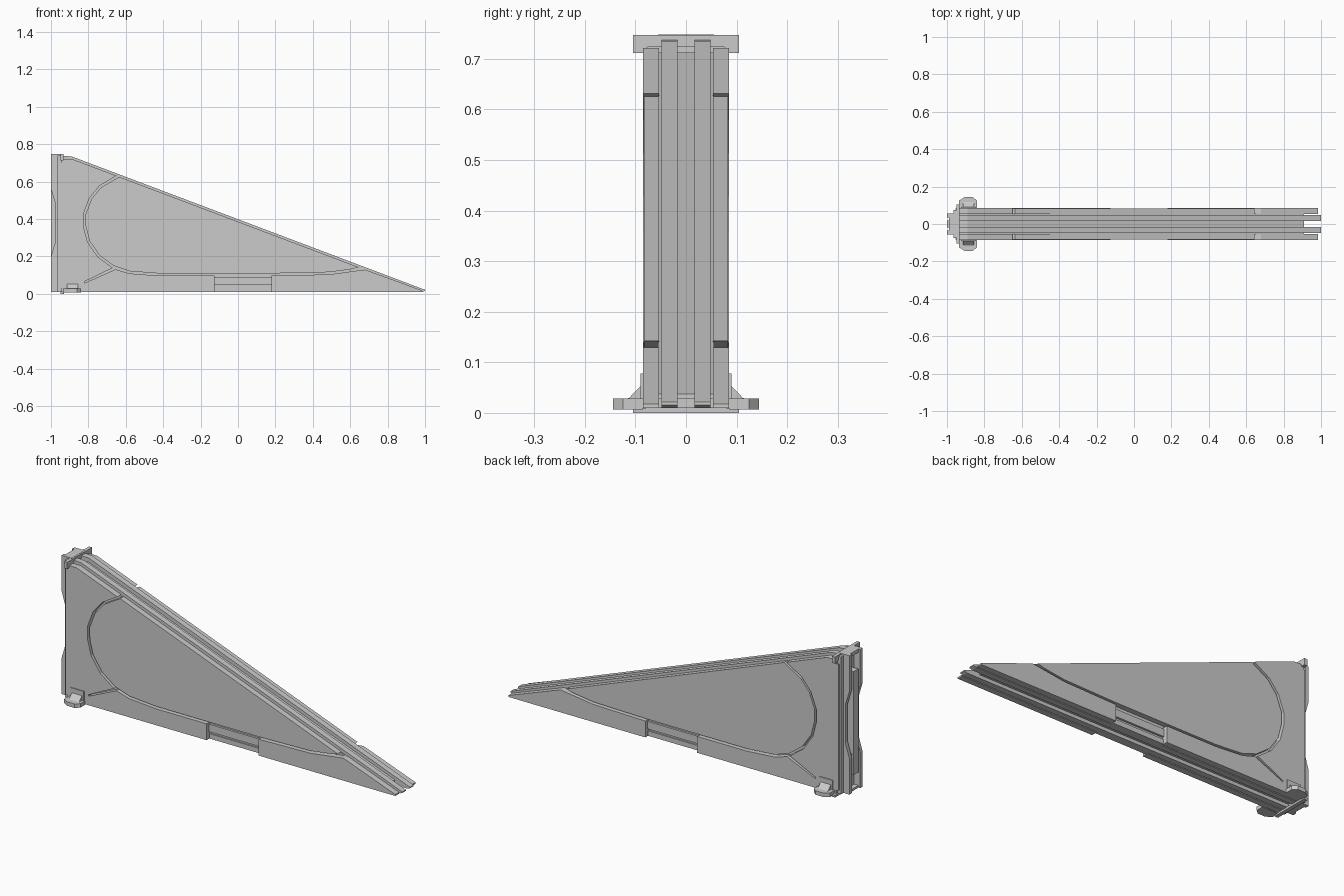
import bpy, bmesh
from mathutils import Vector

SLOPE = 0.3775


def top(x, drop=0.0):
    return 0.735 - SLOPE * (x + 0.89) - drop


def prism(name, pts, a, b, axis='Y'):
    """Extrude a 2D outline from a to b. Y: (x,z)  X: (y,z)  Z: (x,y)"""
    put = {'Y': lambda p, t: (p[0], t, p[1]),
           'X': lambda p, t: (t, p[0], p[1]),
           'Z': lambda p, t: (p[0], p[1], t)}[axis]
    bm = bmesh.new()
    lo = [bm.verts.new(put(p, a)) for p in pts]
    hi = [bm.verts.new(put(p, b)) for p in pts]
    bm.faces.new(lo)
    bm.faces.new(hi[::-1])
    n = len(pts)
    for i in range(n):
        j = (i + 1) % n
        bm.faces.new((lo[j], lo[i], hi[i], hi[j]))
    bmesh.ops.recalc_face_normals(bm, faces=bm.faces)
    me = bpy.data.meshes.new(name)
    bm.to_mesh(me)
    bm.free()
    ob = bpy.data.objects.new(name, me)
    bpy.context.collection.objects.link(ob)
    return ob


def both(name, pts, a, b, axis='Y'):
    """Same prism on both sides of the y = 0 plane"""
    for side, s in (('front', -1), ('back', 1)):
        if axis == 'Y':
            prism(f'{name}_{side}', pts, a * s, b * s)
        else:
            k = 0 if axis == 'X' else 1
            q = [tuple(v * s if i == k else v for i, v in enumerate(p)) for p in pts]
            prism(f'{name}_{side}', q, a, b, axis)


def box(name, x0, x1, y0, y1, z0, z1, mirror=False):
    pts = [(x0, z0), (x1, z0), (x1, z1), (x0, z1)]
    (both if mirror else prism)(name, pts, y0, y1)


def inset(pts, d):
    """Shift an open polyline to its left-hand side"""
    out = []
    for i, p in enumerate(pts):
        t = Vector(pts[min(i + 1, len(pts) - 1)]) - Vector(pts[max(i - 1, 0)])
        t.normalize()
        out.append((p[0] - t.y * d, p[1] + t.x * d))
    return out


# Groove curve around the side panel, upper end to lower right end
DROP = 0.013
curve = [(-0.65, top(-0.65, DROP)), (-0.74, 0.578), (-0.794, 0.513), (-0.826, 0.428),
         (-0.826, 0.36), (-0.805, 0.278), (-0.75, 0.198), (-0.67, 0.139),
         (-0.58, 0.109), (-0.42, 0.097), (0.17, 0.097), (0.49, 0.104),
         (0.607, 0.12), (0.68, top(0.68, DROP))]

# Side panels, separated from the frame by a narrow gap
panel = inset(curve, 0.012)
panel[0] = (-0.635, top(-0.635, DROP))
panel[-1] = (0.645, top(0.645, DROP))
both('side_panel', panel, 0.053, 0.083)

# Side frames either side of the bottom recess, with a diagonal slit
left_frame = ([(-0.945, 0.01), (-0.125, 0.01), (-0.125, 0.097)] + curve[9:7:-1]
              + [(-0.655, 0.131), (-0.82, 0.058), (-0.82, 0.066)] + curve[7::-1]
              + [(-0.89, top(-0.89, DROP)), (-0.945, 0.722)])
both('left_frame', left_frame, 0.053, 0.085)
right_frame = [(0.18, 0.01), (0.985, 0.01), (0.985, 0.018)] + curve[:9:-1]
right_frame[-1] = (0.18, 0.097)
both('right_frame', right_frame, 0.053, 0.085)

# Twin inner rails and the recessed core
both('inner_rail', [(-0.945, 0.01), (0.985, 0.01), (1.0, 0.016), (1.0, top(1.0)),
                    (-0.89, top(-0.89)), (-0.945, 0.738)], 0.017, 0.048)
prism('core', [(-0.945, 0.028), (0.91, 0.028), (0.91, top(0.91, 0.018)),
               (-0.89, top(-0.89, 0.022)), (-0.945, 0.713)], -0.055, 0.055)

# Grip bars in the bottom recess
box('grip_bar', -0.125, 0.18, 0.048, 0.066, 0.048, 0.088, True)
box('grip_lower_bar', -0.125, 0.18, 0.048, 0.062, 0.01, 0.036, True)

# End post: plate, notched flanges and centre strip
box('post_plate', -0.965, -0.94, -0.076, 0.076, 0.01, 0.74)
flange = [(-0.96, 0.01), (-1.0, 0.01), (-1.0, 0.2), (-0.976, 0.28),
          (-0.976, 0.48), (-1.0, 0.56), (-1.0, 0.748), (-0.96, 0.748)]
both('post_flange', flange, 0.035, 0.055)
box('post_centre_strip', -1.0, -0.96, -0.02, 0.02, 0.1, 0.65)
for i, z in enumerate((0.01, 0.2, 0.55, 0.735)):
    box(f'post_web_{i}', -0.99, -0.96, -0.036, 0.036, z, z + 0.012)

# Cap and foot plate
prism('top_cap', [(-0.105, 0.712), (-0.085, 0.712), (-0.075, 0.724), (0.075, 0.724),
                  (0.085, 0.712), (0.105, 0.712), (0.105, 0.747), (-0.105, 0.747)],
      -0.95, -0.932, 'X')
box('cap_block', -0.99, -0.94, -0.055, 0.055, 0.73, 0.748)
box('foot_plate', -0.95, -0.93, -0.105, 0.105, 0.0, 0.012)
box('post_side_strip', -0.955, -0.94, 0.076, 0.084, 0.03, 0.7, True)

# Locking clips at the base
both('clip_body', [(0.08, 0.008), (0.125, 0.008), (0.125, 0.024), (0.112, 0.03),
                   (0.09, 0.053), (0.08, 0.053)], -0.915, -0.855, 'X')
both('clip_tip', [(-0.935, 0.085), (-0.84, 0.085), (-0.84, 0.125), (-0.862, 0.144),
                  (-0.905, 0.144), (-0.935, 0.125)], 0.007, 0.028, 'Z')
box('clip_backing', -0.925, -0.845, 0.08, 0.09, 0.02, 0.078, True)
